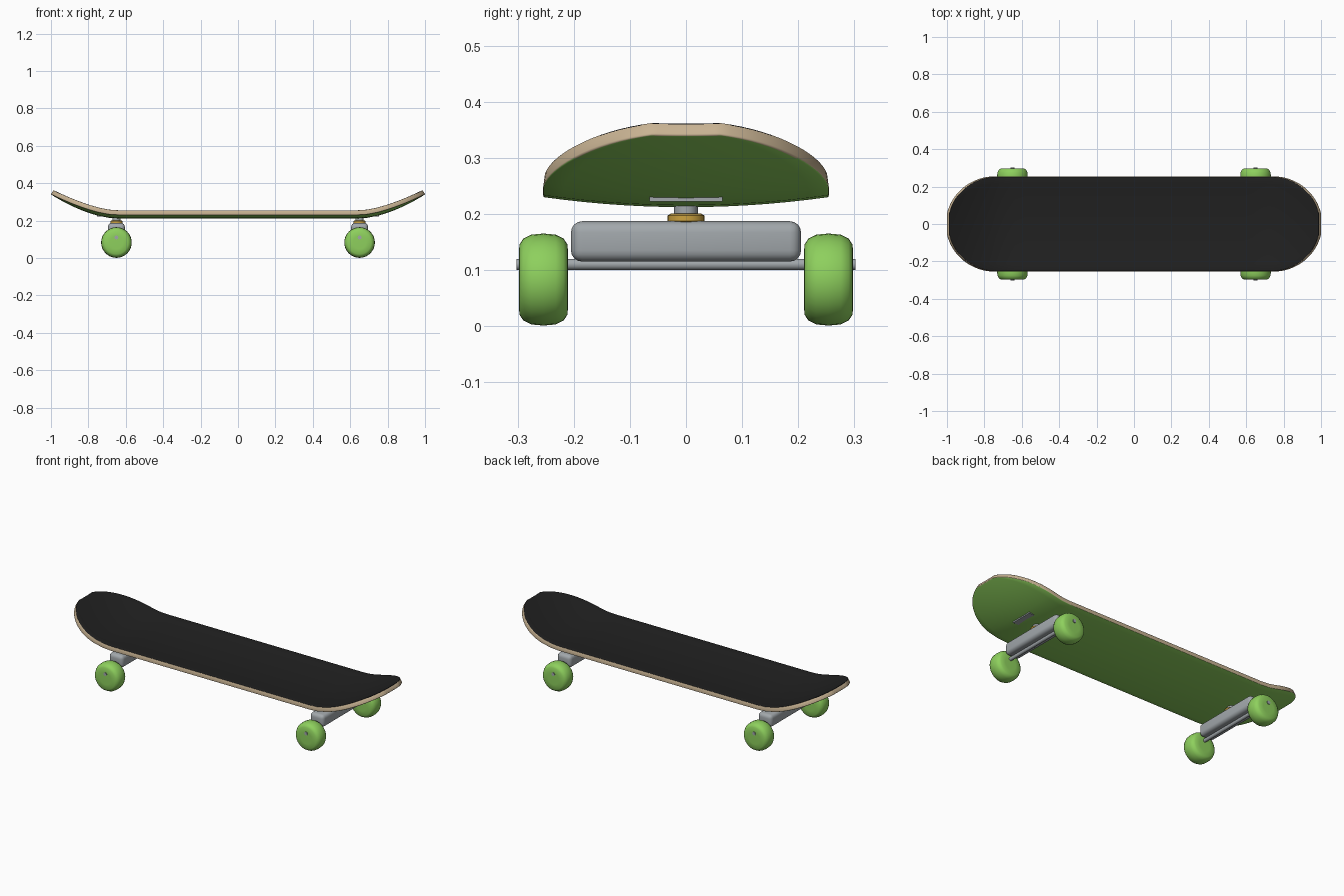
import bpy, bmesh, math

default = bpy.data.objects.get("Cube")
if default:
    bpy.data.objects.remove(default, do_unlink=True)


def material(name, rgb):
    m = bpy.data.materials.new(name)
    m.use_nodes = True
    m.diffuse_color = (*rgb, 1)
    m.node_tree.nodes["Principled BSDF"].inputs["Base Color"].default_value = (*rgb, 1)
    return m


GREEN = material("bright green", (0.27, 0.63, 0.11))
BLACK = material("grip black", (0.015, 0.015, 0.015))
WOOD = material("pale wood", (0.58, 0.45, 0.29))
METAL = material("grey metal", (0.36, 0.39, 0.41))
GOLD = material("bushing gold", (0.60, 0.36, 0.05))


def make_object(name, bm, *mats):
    bmesh.ops.recalc_face_normals(bm, faces=bm.faces)
    mesh = bpy.data.meshes.new(name)
    bm.to_mesh(mesh)
    bm.free()
    ob = bpy.data.objects.new(name, mesh)
    bpy.context.collection.objects.link(ob)
    for m in mats:
        mesh.materials.append(m)
    return ob


def select(ob):
    bpy.ops.object.select_all(action='DESELECT')
    ob.select_set(True)
    bpy.context.view_layer.objects.active = ob


def finish(ob, angle=40):
    """Apply modifiers and smooth the surface."""
    select(ob)
    bpy.ops.object.convert(target='MESH')
    bpy.ops.object.shade_smooth_by_angle(angle=math.radians(angle))


def box(name, centre, size, mat, bevel=0.0, segments=4):
    bm = bmesh.new()
    bmesh.ops.create_cube(bm, size=1)
    bmesh.ops.scale(bm, vec=size, verts=bm.verts)
    ob = make_object(name, bm, mat)
    ob.location = centre
    if bevel:
        mod = ob.modifiers.new("round", 'BEVEL')
        mod.width, mod.segments = bevel, segments
    finish(ob)


def lathe(name, centre, profile, mat, along_y=False, sides=24, angle=40):
    """Spin (radius, height) points about the z axis, or lay the axis along y."""
    bm = bmesh.new()
    verts = [bm.verts.new((r, 0, h)) for r, h in profile]
    edges = [bm.edges.new(pair) for pair in zip(verts, verts[1:])]
    bmesh.ops.spin(bm, geom=verts + edges, cent=(0, 0, 0), axis=(0, 0, 1),
                   angle=math.tau, steps=sides)
    bmesh.ops.remove_doubles(bm, verts=bm.verts, dist=1e-5)
    ob = make_object(name, bm, mat)
    ob.location = centre
    if along_y:
        ob.rotation_euler.x = math.pi / 2
    finish(ob, angle)


def cylinder(name, centre, radius, length, mat, along_y=False):
    h = length / 2
    lathe(name, centre, [(0, -h), (radius, -h), (radius, h), (0, h)], mat, along_y, 16)


# Deck: a dished board with round, upturned ends
HALF_WIDTH, STRAIGHT, TIP = 0.255, 0.745, 0.2625
KICK_START, KICK_RISE = 0.65, 0.128


def deck_height(x, y):
    d = max(0, abs(x) - KICK_START) / (1 - KICK_START)
    return 0.212 + KICK_RISE * d ** 1.7 + 0.018 * (y / HALF_WIDTH) ** 2


stations = [(STRAIGHT * i / 14, HALF_WIDTH) for i in range(15)]
for i in range(1, 17):
    a = math.radians(76.4 * i / 16)
    stations.append((STRAIGHT + TIP * math.sin(a), HALF_WIDTH * math.cos(a)))
stations = [(-x, w) for x, w in reversed(stations[1:])] + stations

bm = bmesh.new()
COLS = 14
rows = []
for x, w in stations:
    ys = [w * (2 * j / COLS - 1) for j in range(COLS + 1)]
    rows.append([bm.verts.new((x, y, deck_height(x, y))) for y in ys])
for a, b in zip(rows, rows[1:]):
    for j in range(COLS):
        bm.faces.new((a[j], b[j], b[j + 1], a[j + 1]))
bm.normal_update()
if sum(f.normal.z for f in bm.faces) < 0:
    bmesh.ops.reverse_faces(bm, faces=bm.faces)
mesh = bpy.data.meshes.new("deck")
bm.to_mesh(mesh)
bm.free()
deck = bpy.data.objects.new("deck", mesh)
bpy.context.collection.objects.link(deck)
for m in (WOOD, BLACK, GREEN):
    mesh.materials.append(m)
solid = deck.modifiers.new("thickness", 'SOLIDIFY')
solid.thickness, solid.offset = 0.026, 1
soft = deck.modifiers.new("soft edge", 'BEVEL')
soft.width, soft.segments = 0.005, 2
soft.limit_method, soft.angle_limit = 'ANGLE', math.radians(60)
finish(deck, 50)
# Grip on top, green below, bare wood round the edge
for face in deck.data.polygons:
    nz = face.normal.z
    face.material_index = 1 if nz > 0.7 else 2 if nz < -0.7 else 0

# Trucks and wheels
WHEEL = [(0, -0.044), (0.035, -0.044), (0.062, -0.043), (0.073, -0.036), (0.080, -0.022),
         (0.082, 0)]
WHEEL += [(r, -h) for r, h in reversed(WHEEL[:-1])]
BUSHING = [(0, -0.012), (0.026, -0.012), (0.033, -0.006), (0.033, 0.004),
           (0.026, 0.008), (0, 0.008)]

for end, sx in (("left", 1), ("right", -1)):
    x = 0.65 * sx
    box(end + "_hanger", (x, 0, 0.151), (0.09, 0.41, 0.072), METAL, 0.02)
    box(end + "_baseplate", (x, 0, 0.2285), (0.21, 0.13, 0.013), METAL)
    cylinder(end + "_kingpin", (x, 0, 0.205), 0.021, 0.03, METAL)
    lathe(end + "_bushing", (x, 0, 0.193), BUSHING, GOLD)
    cylinder(end + "_axle", (x, 0, 0.11), 0.01, 0.604, METAL, True)
    for side, sy in (("front", -1), ("back", 1)):
        lathe(f"{end}_{side}_wheel", (x, 0.254 * sy, 0.083), WHEEL, GREEN, True, 32, 60)
